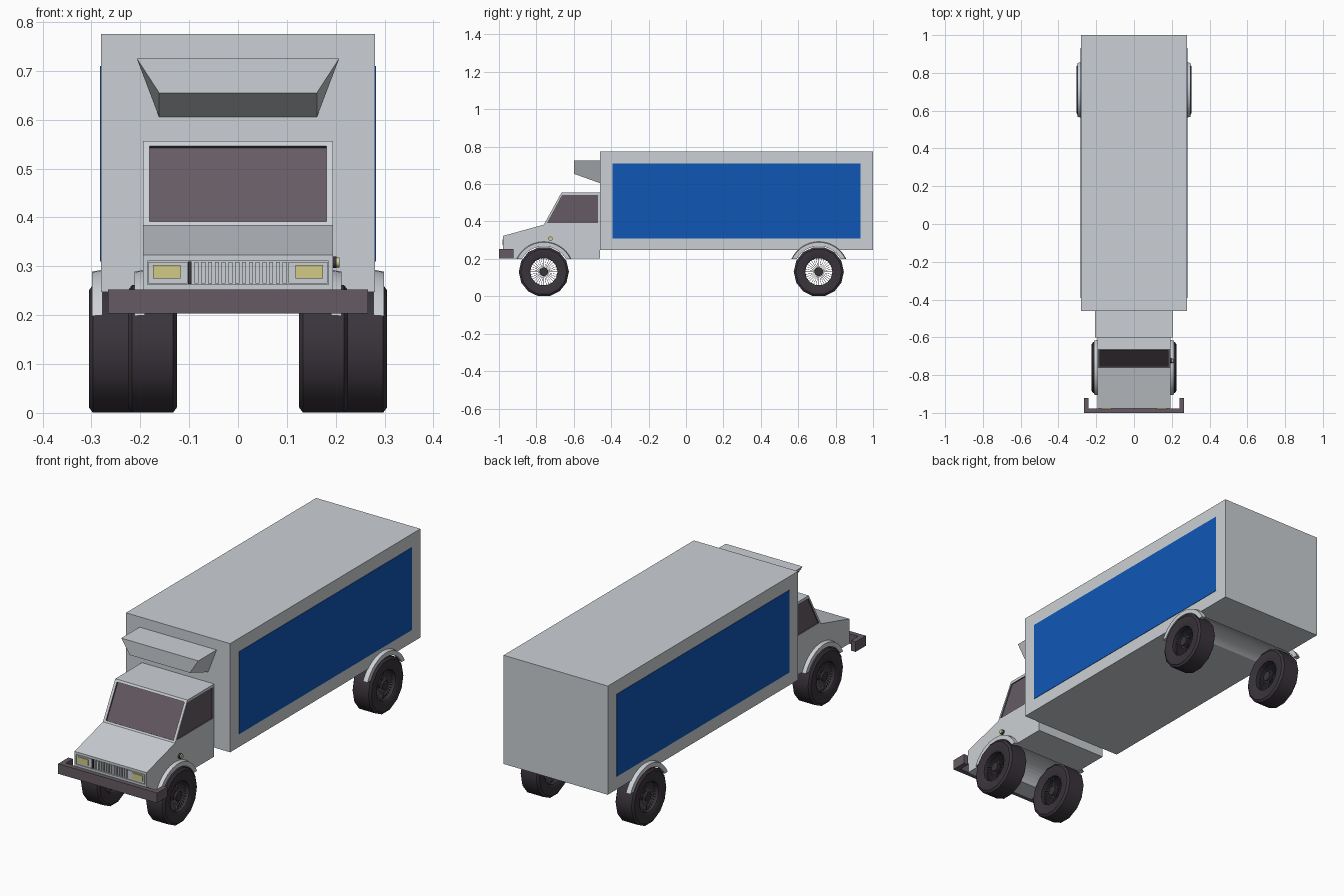
import bpy, bmesh
from math import pi, sin, cos, asin, radians
from mathutils import Matrix, Vector

if "Cube" in bpy.data.objects:
    bpy.data.objects.remove(bpy.data.objects["Cube"], do_unlink=True)


def material(name, r, g, b):
    m = bpy.data.materials.new(name)
    m.use_nodes = True
    m.diffuse_color = (r, g, b, 1)
    bsdf = m.node_tree.nodes["Principled BSDF"]
    bsdf.inputs["Base Color"].default_value = (r, g, b, 1)
    bsdf.inputs["Roughness"].default_value = 0.6
    return m


GREY = material("body_grey", 0.60, 0.63, 0.66)
BLUE = material("panel_blue", 0.005, 0.095, 0.46)
MAUVE = material("glass_and_bumper_mauve", 0.133, 0.105, 0.127)
YELLOW = material("lamp_yellow", 0.64, 0.60, 0.24)
TYRE = material("tyre_dark", 0.042, 0.034, 0.044)
STEEL = material("spoke_grey", 0.14, 0.14, 0.15)

FRONT_Y, REAR_Y, AXLE_Z, ARCH_R = -0.76, 0.71, 0.131, 0.142


def activate(ob):
    bpy.ops.object.select_all(action='DESELECT')
    ob.select_set(True)
    bpy.context.view_layer.objects.active = ob


def finish(bm, name, mat, smooth=None):
    bmesh.ops.recalc_face_normals(bm, faces=bm.faces)
    me = bpy.data.meshes.new(name)
    bm.to_mesh(me)
    bm.free()
    me.materials.append(mat)
    ob = bpy.data.objects.new(name, me)
    bpy.context.collection.objects.link(ob)
    if smooth:
        activate(ob)
        bpy.ops.object.shade_smooth_by_angle(angle=radians(smooth))
    return ob


def prism(name, profile, x0, x1, mat, smooth=None):
    """Extrude a (y, z) outline along x."""
    bm = bmesh.new()
    face = bm.faces.new([bm.verts.new((x0, y, z)) for y, z in profile])
    new = bmesh.ops.extrude_face_region(bm, geom=[face])["geom"]
    moved = [v for v in new if isinstance(v, bmesh.types.BMVert)]
    bmesh.ops.translate(bm, verts=moved, vec=(x1 - x0, 0, 0))
    return finish(bm, name, mat, smooth)


def boxes(name, spans, mat):
    """One mesh made of boxes, each given as x, y and z ranges."""
    bm = bmesh.new()
    for span in spans:
        mid = Vector([(a + b) / 2 for a, b in span])
        size = [b - a for a, b in span]
        bmesh.ops.create_cube(bm, size=1, matrix=Matrix.Translation(mid) @ Matrix.Diagonal((*size, 1)))
    return finish(bm, name, mat)


def lathe(name, profile, sides, centre, mat, smooth=35):
    """Revolve a closed (x, radius) outline about the x axis."""
    bm = bmesh.new()
    rings = []
    for i in range(sides):
        a = 2 * pi * (i + 0.5) / sides
        rings.append([bm.verts.new((x, r * sin(a), -r * cos(a))) for x, r in profile])
    n = len(profile)
    for i in range(sides):
        p, q = rings[i], rings[(i + 1) % sides]
        for j in range(n):
            k = (j + 1) % n
            bm.faces.new((p[j], p[k], q[k], q[j]))
    bmesh.ops.translate(bm, verts=bm.verts, vec=centre)
    return finish(bm, name, mat, smooth)


def disc(name, centre, radius, depth, mat, sides=16):
    bm = bmesh.new()
    bmesh.ops.create_cone(bm, cap_ends=True, segments=sides, radius1=radius, radius2=radius, depth=depth,
                          matrix=Matrix.Translation(centre) @ Matrix.Rotation(pi / 2, 4, 'Y'))
    return finish(bm, name, mat, 35)


def arc(cy, radius, base, steps=16):
    """Arch points from front to back, starting and ending at height base."""
    a = asin((base - AXLE_Z) / radius)
    angles = [pi - a - (pi - 2 * a) * i / steps for i in range(steps + 1)]
    return [(cy + radius * cos(t), AXLE_Z + radius * sin(t)) for t in angles]


def cut(ob, cutter):
    mod = ob.modifiers.new("cut", 'BOOLEAN')
    mod.operation, mod.solver, mod.object = 'DIFFERENCE', 'EXACT', cutter
    mod.material_mode = 'TRANSFER'
    activate(ob)
    bpy.ops.object.modifier_apply(modifier=mod.name)
    bpy.data.objects.remove(cutter, do_unlink=True)


# Cargo box with rear wheel arch and blue side panels
prism("cargo_box", [(-0.46, 0.247)] + arc(REAR_Y, ARCH_R, 0.247)
      + [(1, 0.247), (1, 0.775), (-0.46, 0.775)], -0.28, 0.28, GREY)
for side, s in (("left", 1), ("right", -1)):
    boxes(side + "_blue_panel", [(sorted((s * 0.278, s * 0.282)), (-0.393, 0.933), (0.31, 0.71))], BLUE)

# Cooling unit above the cab: tapered sides, sloping underside
unit = prism("cooling_unit", [(-0.6, 0.725), (-0.46, 0.725), (-0.46, 0.605), (-0.6, 0.655)],
             -0.207, 0.207, GREY)
for v in unit.data.vertices:
    if v.co.z < 0.7:
        v.co.x *= 0.78

# Cab with front wheel arch
hood, roof = Vector((-0.76, 0.383)), Vector((-0.665, 0.556))
cab = prism("cab", [(-0.978, 0.203)] + arc(FRONT_Y, ARCH_R, 0.203)
            + [(-0.46, 0.203), (-0.46, 0.556), roof, hood, (-0.978, 0.323)],
            -0.194, 0.194, GREY)

# Recessed windows and front panel
slope = (roof - hood).normalized()
out = Vector((-slope.y, slope.x))
low, high = hood.lerp(roof, 0.05), hood.lerp(roof, 0.94)
cut(cab, prism("windscreen_cutter", [low - out * 0.008, high - out * 0.008, high + out * 0.03, low + out * 0.03],
               -0.181, 0.181, MAUVE))
for s in (1, -1):
    cut(cab, prism("window_cutter", [(-0.743, 0.393), (-0.663, 0.542), (-0.47, 0.542), (-0.47, 0.393)],
                   s * 0.188, s * 0.25, MAUVE))
cut(cab, boxes("front_cutter", [((-0.185, 0.185), (-1.05, -0.970), (0.263, 0.311))], GREY))

# Grille slats, dark strip, headlights
boxes("grille_slats", [((x - 0.0042, x + 0.0042), (-0.977, -0.968), (0.265, 0.309))
                       for x in [-0.085 + 0.0139 * i for i in range(14)]], GREY)
boxes("grille_strip", [((-0.102, -0.095), (-0.977, -0.968), (0.264, 0.310))], TYRE)
boxes("headlight_frames", [((s * 0.143 - 0.04, s * 0.143 + 0.04), (-0.978, -0.968), (0.265, 0.309))
                           for s in (1, -1)], GREY)
boxes("headlights", [((s * 0.146 - 0.028, s * 0.146 + 0.028), (-0.982, -0.975), (0.275, 0.303))
                     for s in (1, -1)], YELLOW)

# Wrap-around bumper
boxes("front_bumper", [((-0.266, 0.266), (-1, -0.976), (0.203, 0.252))]
      + [(sorted((s * 0.242, s * 0.266)), (-0.978, -0.922), (0.203, 0.252)) for s in (1, -1)], MAUVE)

# Side marker lamp on the left only
disc("marker_lamp_base", (0.197, -0.725, 0.308), 0.012, 0.01, TYRE)
disc("marker_lamp", (0.203, -0.725, 0.308), 0.010, 0.01, YELLOW)

# Wheels with open wire spokes, and fender strips
for axle, y, wheel_x, body_x in (("front", FRONT_Y, 0.175, 0.19), ("rear", REAR_Y, 0.255, 0.277)):
    for side, s in (("left", 1), ("right", -1)):
        name = axle + "_" + side
        centre = (s * wheel_x, y, AXLE_Z)
        half = [(0.042, 0.134), (0.05, 0.123), (0.05, 0.083), (0.044, 0.073)]
        lathe(name + "_tyre", half + [(-x, r) for x, r in reversed(half)], 14, centre, TYRE)
        disc(name + "_hub", centre, 0.023, 0.08, TYRE)

        bm = bmesh.new()
        for i in range(32):
            turn = Matrix.Rotation(2 * pi * i / 32, 4, 'X')
            for x in (-0.03, 0.03):
                bmesh.ops.create_cube(bm, size=1, matrix=Matrix.Translation(centre) @ turn
                                      @ Matrix.Translation((x, 0, 0.047)) @ Matrix.Diagonal((0.002, 0.002, 0.054, 1)))
        finish(bm, name + "_spokes", STEEL)

        fender = prism(name + "_fender", arc(y, 0.162, 0.2) + arc(y, 0.14, 0.2)[::-1],
                       s * body_x, s * (body_x + 0.022), GREY, 35)
        for v in fender.data.vertices:
            # Slightly rounded outer lip
            if abs(v.co.x) > body_x + 0.01:
                v.co.y = y + (v.co.y - y) * 0.975
                v.co.z = AXLE_Z + (v.co.z - AXLE_Z) * 0.975
